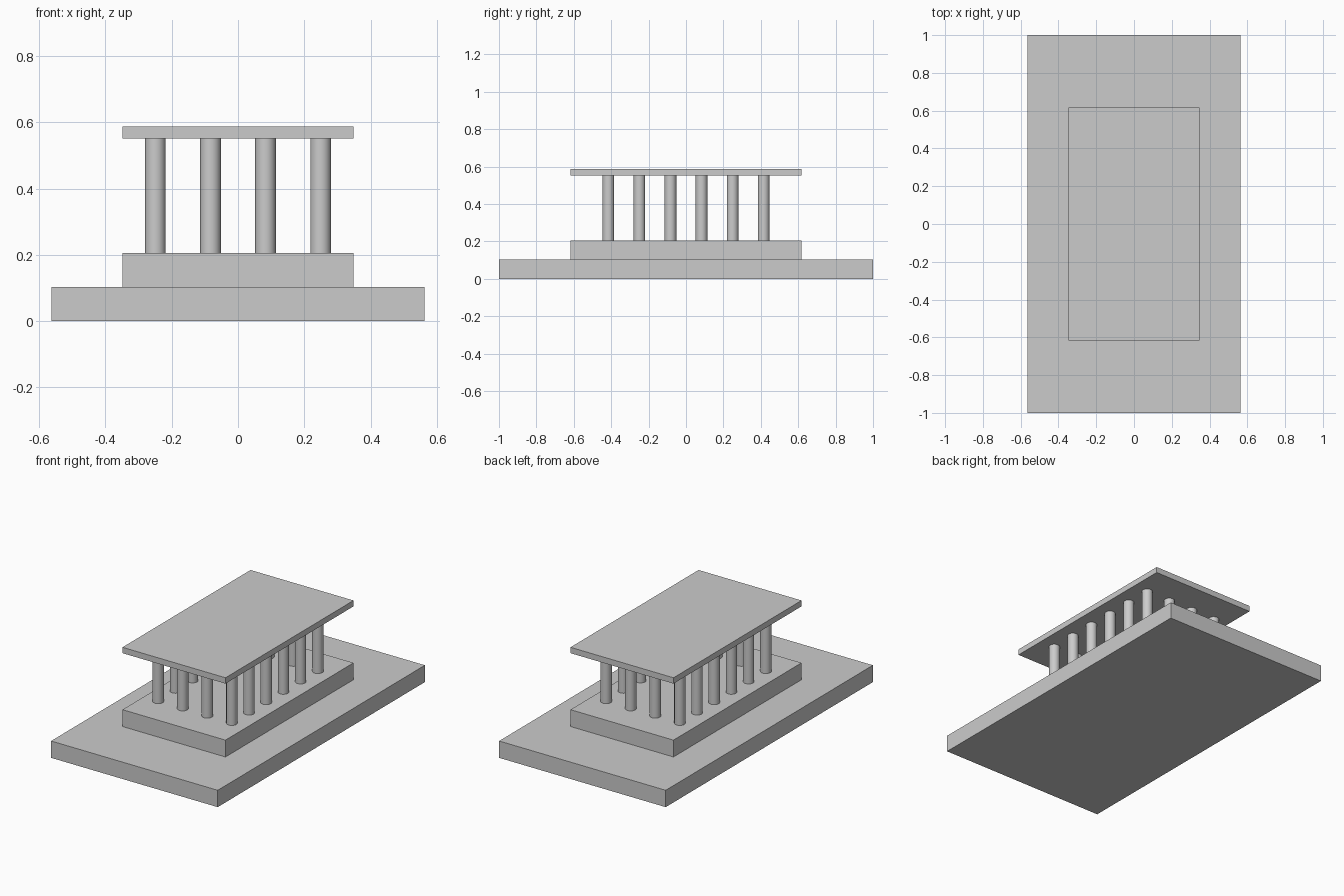
import bpy

if "Cube" in bpy.data.objects:
    bpy.data.objects.remove(bpy.data.objects["Cube"])


def slab(name, width, depth, z0, z1):
    bpy.ops.mesh.primitive_cube_add(size=1, location=(0, 0, (z0 + z1) / 2))
    ob = bpy.context.object
    ob.name = name
    ob.scale = (width, depth, z1 - z0)
    bpy.ops.object.transform_apply(location=False, rotation=False, scale=True)


def column(name, x, y, z0, z1):
    bpy.ops.mesh.primitive_cylinder_add(
        vertices=32, radius=0.031, depth=z1 - z0, location=(x, y, (z0 + z1) / 2))
    bpy.context.object.name = name
    bpy.ops.object.shade_smooth_by_angle()


# Stepped base and roof
slab("base", 1.126, 2.0, 0, 0.103)
slab("plinth", 0.696, 1.236, 0.103, 0.206)
slab("roof", 0.696, 1.236, 0.551, 0.587)

# Ring of columns around the edge, 4 across and 6 deep
NX, NY, STEP = 4, 6, 0.166
for i in range(NX):
    for j in range(NY):
        if i in (0, NX - 1) or j in (0, NY - 1):
            column(f"column_{i}_{j}", (i - (NX - 1) / 2) * STEP,
                   (j - (NY - 1) / 2) * STEP, 0.206, 0.551)
